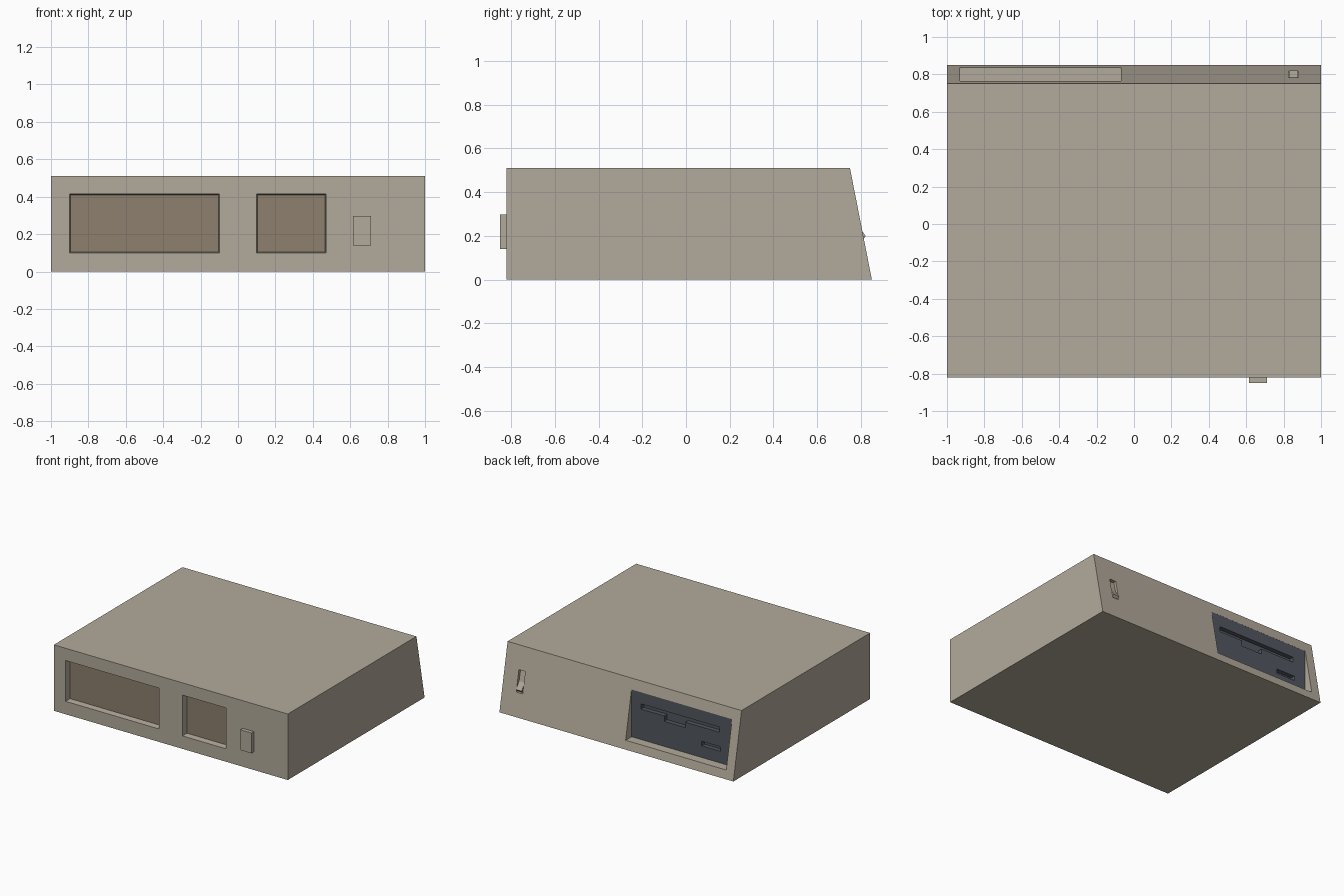
import bpy, bmesh

if "Cube" in bpy.data.objects:
    bpy.data.objects.remove(bpy.data.objects["Cube"])


def material(name, rgb):
    m = bpy.data.materials.new(name)
    m.diffuse_color = (*rgb, 1)
    m.use_nodes = True
    m.node_tree.nodes["Principled BSDF"].inputs["Base Color"].default_value = m.diffuse_color
    return m


BEIGE = material("beige_plastic", (0.448, 0.402, 0.328))
BROWN = material("brown_panel", (0.266, 0.216, 0.153))
SLATE = material("dark_slate", (0.085, 0.096, 0.115))


def finish(name, bm, mat):
    bmesh.ops.recalc_face_normals(bm, faces=bm.faces)
    me = bpy.data.meshes.new(name)
    bm.to_mesh(me)
    bm.free()
    me.materials.append(mat)
    ob = bpy.data.objects.new(name, me)
    bpy.context.collection.objects.link(ob)
    return ob


def extrude_x(name, profile, x0, x1, mat):
    """Solid from a (y, z) profile swept from x0 to x1."""
    bm = bmesh.new()
    a = [bm.verts.new((x0, y, z)) for y, z in profile]
    b = [bm.verts.new((x1, y, z)) for y, z in profile]
    bm.faces.new(a)
    bm.faces.new(b[::-1])
    for i in range(len(a)):
        j = (i + 1) % len(a)
        bm.faces.new((a[i], b[i], b[j], a[j]))
    return finish(name, bm, mat)


def box(name, x, y, z, mat, taper=0.0):
    """Box from ranges; the y[1] end is shrunk by taper on every side."""
    bm = bmesh.new()
    rings = []
    for yy, t in ((y[0], 0), (y[1], taper)):
        rings.append([bm.verts.new(p) for p in (
            (x[0] + t, yy, z[0] + t), (x[1] - t, yy, z[0] + t),
            (x[1] - t, yy, z[1] - t), (x[0] + t, yy, z[1] - t))])
    a, b = rings
    bm.faces.new(a)
    bm.faces.new(b[::-1])
    for i in range(4):
        j = (i + 1) % 4
        bm.faces.new((a[i], b[i], b[j], a[j]))
    return finish(name, bm, mat)


def cut(target, cutter):
    """Subtract the cutter, then throw it away."""
    cutter.hide_render = True
    mod = target.modifiers.new("cut", 'BOOLEAN')
    mod.operation, mod.solver, mod.object = 'DIFFERENCE', 'EXACT', cutter
    bpy.context.view_layer.objects.active = target
    bpy.ops.object.modifier_apply(modifier=mod.name)
    bpy.data.objects.remove(cutter)


# Case with one slanted end
case = extrude_x("case", [(-0.82, 0), (0.85, 0), (0.75, 0.51), (-0.82, 0.51)],
                 -1, 1, BEIGE)

# Two shallow recesses with brown floors
for label, x0, x1 in (("wide", -0.90, -0.10), ("narrow", 0.10, 0.47)):
    e = 0.005
    cut(case, box("cutter", (x0 - e, x1 + e), (-0.87, -0.77),
                  (0.10 - e, 0.415 + e), BEIGE, taper=2 * e))
    box(label + "_recess_panel", (x0 + e, x1 - e), (-0.774, -0.768),
        (0.10 + e, 0.415 - e), BROWN)

# Raised block beside the recesses
box("socket_block", (0.615, 0.71), (-0.85, -0.81), (0.14, 0.297), BEIGE)

# Disk drive bay and its upright panel
bay_x, bay_z = (-0.93, -0.07), (0.065, 0.43)
cut(case, box("cutter", bay_x, (0.70, 0.95), bay_z, BEIGE))
drive = box("drive_panel", bay_x, (0.70, 0.765), bay_z, SLATE)

# Disk slot with finger notch, and the small lower slot
slot = [(-0.82, 0.30), (-0.53, 0.30), (-0.53, 0.258), (-0.35, 0.258),
        (-0.35, 0.30), (-0.15, 0.30), (-0.15, 0.34), (-0.82, 0.34)]
bm = bmesh.new()
face = bm.faces.new([bm.verts.new((x, 0.73, z)) for x, z in slot])
ext = bmesh.ops.extrude_face_region(bm, geom=[face], use_keep_orig=True)
bmesh.ops.translate(bm, vec=(0, 0.1, 0), verts=[
    v for v in ext["geom"] if isinstance(v, bmesh.types.BMVert)])
cut(drive, finish("cutter", bm, SLATE))
cut(drive, box("cutter", (-0.83, -0.67), (0.73, 0.83), (0.155, 0.19), SLATE))

# Power switch: opening with a rocker tipped out at the bottom
cut(case, box("cutter", (0.825, 0.88), (0.75, 0.90), (0.175, 0.337), BEIGE))
extrude_x("power_rocker",
          [(0.745, 0.18), (0.805, 0.18), (0.822, 0.198), (0.787, 0.25),
           (0.768, 0.33), (0.745, 0.33)], 0.829, 0.876, BEIGE)
